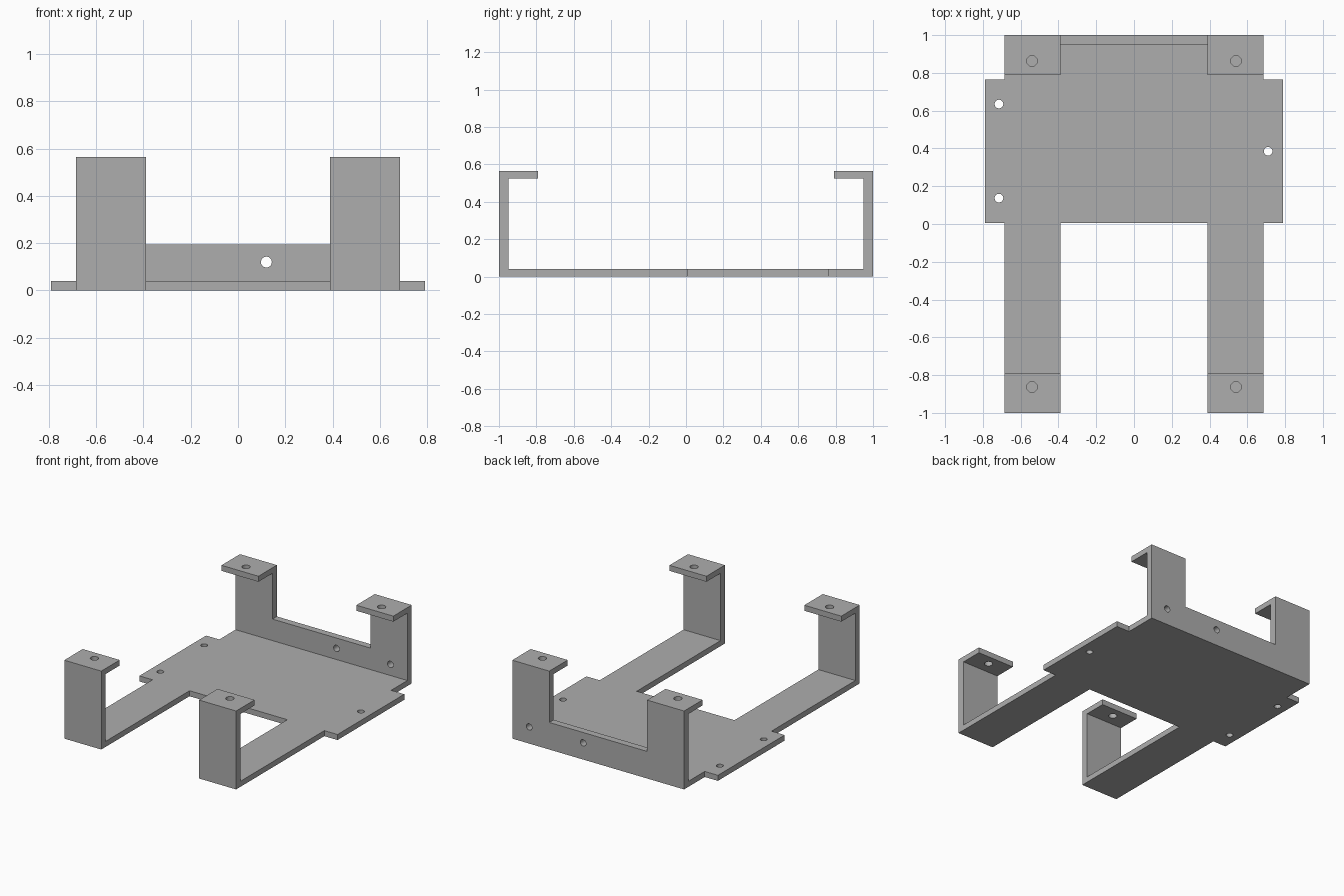
import bpy, bmesh, math
from mathutils import Matrix, Vector

if "Cube" in bpy.data.objects:
    bpy.data.objects.remove(bpy.data.objects["Cube"])

steel = bpy.data.materials.new("plain grey metal")
steel.diffuse_color = (0.42, 0.42, 0.42, 1)
steel.use_nodes = True
steel.node_tree.nodes["Principled BSDF"].inputs["Base Color"].default_value = steel.diffuse_color

# Shared dimensions
W_IN, W_OUT, W_WING = 0.39, 0.685, 0.79   # leg inner, leg outer, wing half widths
T, WALL = 0.04, 0.05                      # sheet and wall thickness
TOP, LIP = 0.565, 0.79                    # overall height, inner edge of tabs


def prism(name, points, depth):
    """Extrude a closed outline of 3D points along a vector."""
    bm = bmesh.new()
    face = bm.faces.new([bm.verts.new(p) for p in points])
    ext = bmesh.ops.extrude_face_region(bm, geom=[face])
    verts = [v for v in ext["geom"] if isinstance(v, bmesh.types.BMVert)]
    bmesh.ops.translate(bm, verts=verts, vec=Vector(depth))
    bmesh.ops.recalc_face_normals(bm, faces=bm.faces)
    return finish(name, bm)


def finish(name, bm):
    mesh = bpy.data.meshes.new(name)
    bm.to_mesh(mesh)
    bm.free()
    mesh.materials.append(steel)
    ob = bpy.data.objects.new(name, mesh)
    bpy.context.collection.objects.link(ob)
    return ob


def hole(center, radius, axis="Z"):
    bm = bmesh.new()
    turn = Matrix.Rotation(math.pi / 2, 4, "X") if axis == "Y" else Matrix()
    bmesh.ops.create_cone(bm, cap_ends=True, segments=32, radius1=radius,
                          radius2=radius, depth=0.14,
                          matrix=Matrix.Translation(center) @ turn)
    return finish("hole_cutter", bm)


def boolean(target, tool, operation):
    mod = target.modifiers.new("join", "BOOLEAN")
    mod.object, mod.operation, mod.solver = tool, operation, "EXACT"
    bpy.context.view_layer.objects.active = target
    bpy.ops.object.modifier_apply(modifier=mod.name)
    bpy.data.objects.remove(tool)


# Flat base: wide plate with side wings and two long front arms
half = [(W_IN, 0.005), (W_IN, -1), (W_OUT, -1), (W_OUT, 0.005),
        (W_WING, 0.005), (W_WING, 0.765), (W_OUT, 0.765), (W_OUT, 1)]
outline = half + [(-x, y) for x, y in reversed(half)]
bracket = prism("mounting_bracket", [(x, y, 0) for x, y in outline], (0, 0, T))

# Back panel: low wall between two tall uprights
half = [(W_OUT, 0), (W_OUT, TOP), (W_IN, TOP), (W_IN, 0.195)]
outline = half + [(-x, z) for x, z in reversed(half)]
boolean(bracket, prism("back_panel", [(x, 1 - WALL, z) for x, z in outline],
                       (0, WALL, 0)), "UNION")

# Front uprights with inward tabs, and the matching back tabs
upright = [(-1, 0), (-1, TOP), (-LIP, TOP), (-LIP, TOP - T),
           (WALL - 1, TOP - T), (WALL - 1, 0)]
back_tab = [(LIP, TOP - T), (LIP, TOP), (1, TOP), (1, TOP - T)]
for x in (-W_OUT, W_IN):
    for name, profile in (("front_upright", upright), ("back_tab", back_tab)):
        part = prism(name, [(x, y, z) for y, z in profile], (W_OUT - W_IN, 0, 0))
        boolean(bracket, part, "UNION")

# Screw holes in the tabs, base plate and back wall
for x in (-0.54, 0.54):
    for y in (-0.863, 0.863):
        boolean(bracket, hole((x, y, TOP - T / 2), 0.028), "DIFFERENCE")
for x, y in ((-0.715, 0.635), (-0.715, 0.137), (0.71, 0.385)):
    boolean(bracket, hole((x, y, T / 2), 0.023), "DIFFERENCE")
for x in (0.12, 0.55):
    boolean(bracket, hole((x, 1 - WALL / 2, 0.12), 0.023, "Y"), "DIFFERENCE")

# Crisp sheet edges, smooth hole walls
bpy.ops.object.select_all(action="DESELECT")
bracket.select_set(True)
bpy.context.view_layer.objects.active = bracket
bpy.ops.object.shade_smooth_by_angle(angle=math.radians(30))
